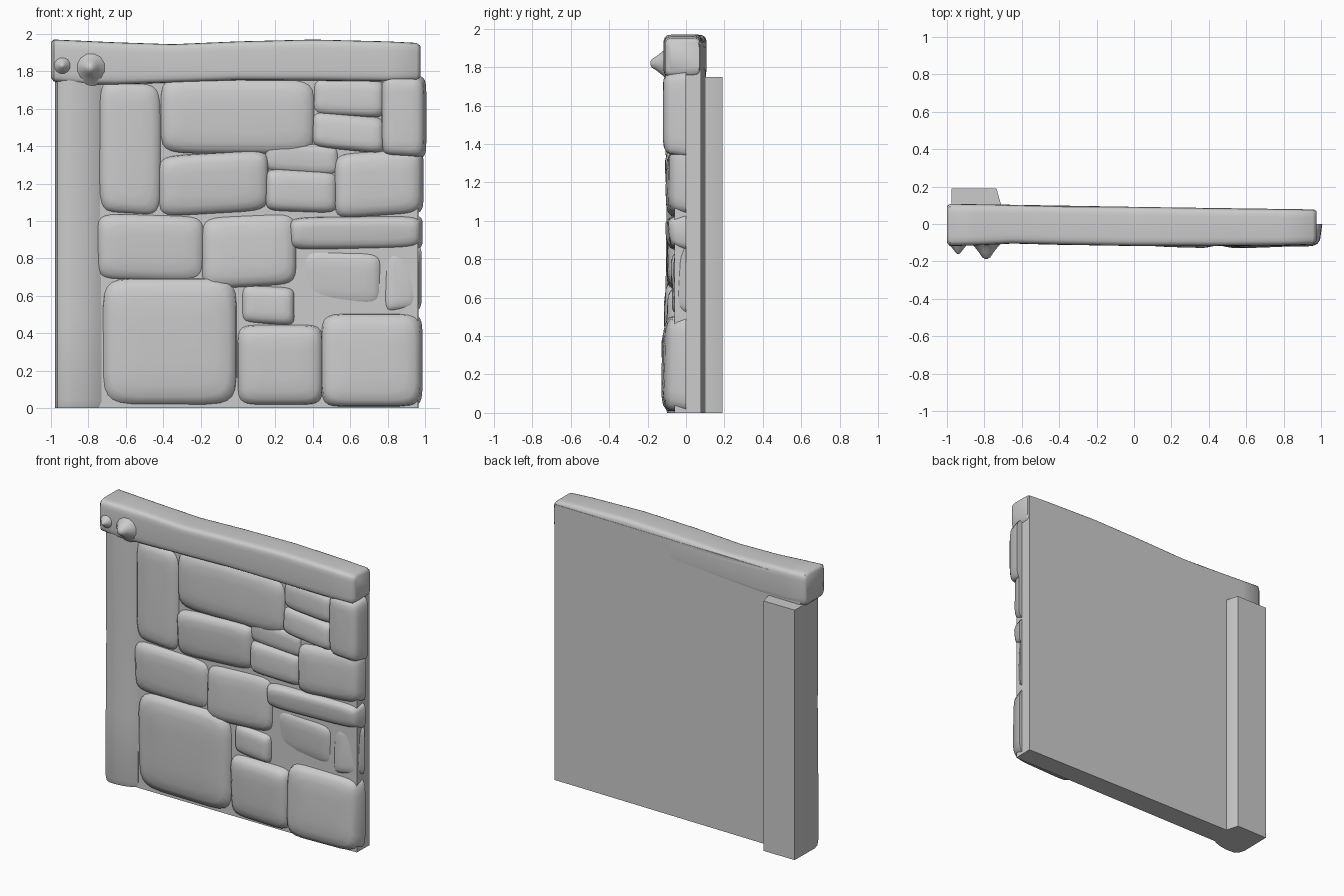
import bpy, bmesh, math, random
from mathutils import Vector

random.seed(4)
if "Cube" in bpy.data.objects:
    bpy.data.objects.remove(bpy.data.objects["Cube"], do_unlink=True)

stone_grey = bpy.data.materials.new("stone grey")
stone_grey.use_nodes = True
stone_grey.diffuse_color = (0.6, 0.6, 0.6, 1)
stone_grey.node_tree.nodes["Principled BSDF"].inputs["Base Color"].default_value = (0.6, 0.6, 0.6, 1)


def loft(name, rings, angle=45):
    """Skin a list of equal-length point rings and close both ends."""
    bm = bmesh.new()
    loops = [[bm.verts.new(p) for p in ring] for ring in rings]
    n = len(loops[0])
    for a, b in zip(loops, loops[1:]):
        for i in range(n):
            j = (i + 1) % n
            bm.faces.new((a[i], a[j], b[j], b[i]))
    bm.faces.new(loops[0][::-1])
    bm.faces.new(loops[-1])
    bmesh.ops.recalc_face_normals(bm, faces=bm.faces)
    mesh = bpy.data.meshes.new(name)
    bm.to_mesh(mesh)
    bm.free()
    obj = bpy.data.objects.new(name, mesh)
    bpy.context.collection.objects.link(obj)
    mesh.materials.append(stone_grey)
    bpy.ops.object.select_all(action='DESELECT')
    obj.select_set(True)
    bpy.context.view_layer.objects.active = obj
    bpy.ops.object.shade_smooth_by_angle(angle=math.radians(angle))
    return obj


def rounded(half_u, half_v, power, count=24):
    """Outline of a softly rounded rectangle."""
    points = []
    for i in range(count):
        t = math.tau * (i + 0.5) / count
        c, s = math.cos(t), math.sin(t)
        points.append((half_u * math.copysign(abs(c) ** power, c),
                       half_v * math.copysign(abs(s) ** power, s)))
    return points


def stone(name, x0, x1, z0, z1, front):
    """Pillow-like block with a tilted, uneven face."""
    cx, cz, hx, hz = (x0 + x1) / 2, (z0 + z1) / 2, (x1 - x0) / 2, (z1 - z0) / 2
    tilt_x, tilt_z = random.uniform(-.012, .012), random.uniform(-.012, .012)
    skew = random.uniform(-.02, .02)
    small = min(hx, hz)
    steps = [(0.0, -.012, .25), (front + .035, 0, .3), (front + .014, .12 * small, .35),
             (front + .004, .3 * small, .42), (front, .6 * small, .5)]
    rings = []
    for y, inset, power in steps:
        ring = []
        for u, v in rounded(hx - inset, hz - inset, power):
            lean = tilt_x * u / hx + tilt_z * v / hz if y < 0 else 0
            z = cz + v + skew * u / hx * (1 if z0 > .1 else 0)
            ring.append((cx + u, y + lean, max(0.005, z)))
        rings.append(ring)
    loft(name, rings, 60)


# Flat wall behind the stones, slightly thinner towards its left end
slab_section = [(-.96, -.06), (.962, -.06), (.965, .078), (-.96, .105)]
loft("wall_slab", [[(x, y, z) for x, y in slab_section] for z in (0, .7, 1.4, 1.93)], 30)

# Stone courses: x range, z range, front depth
stones = [
    (-.72, -.01, .02, .69, -.108),
    (.0, .45, .02, .44, -.12),
    (.45, .975, .01, .50, -.122),
    (.02, .30, .45, .65, -.094),
    (.33, .77, .54, .84, -.072),
    (.78, .97, .52, .85, -.066),
    (-.75, -.18, .68, 1.03, -.094),
    (-.19, .31, .65, 1.03, -.098),
    (.28, .975, .85, 1.02, -.098),
    (-.74, -.41, 1.04, 1.74, -.094),
    (-.42, .16, 1.04, 1.36, -.105),
    (.15, .53, 1.05, 1.27, -.1),
    (.52, .98, 1.03, 1.37, -.1),
    (-.41, .41, 1.36, 1.76, -.1),
    (.14, .54, 1.25, 1.42, -.08),
    (.40, .78, 1.38, 1.57, -.1),
    (.40, .78, 1.56, 1.76, -.092),
    (.77, .995, 1.35, 1.77, -.12),
]
for i, s in enumerate(stones):
    stone(f"wall_stone_{i + 1}", *s)

# Upright post, standing proud of the back
post_section = [(-.975, .19), (-.735, .19), (-.71, .1), (-.73, -.06), (-.765, -.082),
                (-.82, -.1), (-.88, -.108), (-.935, -.105), (-.965, -.085), (-.978, -.04)]
post_rings = []
for z, wobble in ((0, .01), (.04, -.002), (.5, 0), (1.0, .006), (1.4, .002), (1.75, 0)):
    post_rings.append([(x, y + (wobble if y < 0 else 0), z) for x, y in post_section])
loft("corner_post", post_rings, 40)

# Top beam: x, lower z, upper z, front y, back y
beam_stations = [
    (-1.0, 1.765, 1.955, -.1, .095), (-.985, 1.745, 1.97, -.118, .108),
    (-.85, 1.73, 1.964, -.115, .106), (-.65, 1.728, 1.955, -.105, .103),
    (-.35, 1.74, 1.945, -.112, .098), (0, 1.752, 1.96, -.118, .092),
    (.4, 1.75, 1.97, -.118, .085), (.8, 1.745, 1.96, -.115, .08),
    (.955, 1.75, 1.952, -.11, .078), (.975, 1.77, 1.935, -.09, .07),
]
beam_rings = []
for x, low, high, front, back in beam_stations:
    outline = rounded((back - front) / 2, (high - low) / 2, .3)
    beam_rings.append([(x, (front + back) / 2 + u, (low + high) / 2 + v) for u, v in outline])
loft("top_beam", beam_rings, 50)


def knot(name, x, z, tip, radius):
    """Stubby lump flaring out of the beam."""
    rings = []
    for y, r in ((-.09, 1.25), (-.118, .85), ((tip - .118) / 2, .5), (tip + .008, .28), (tip, .1)):
        rings.append([(x + u, y, z + v) for u, v in rounded(r * radius, r * radius, 1, 12)])
    loft(name, rings, 70)


knot("beam_knot_large", -.79, 1.82, -.186, .08)
knot("beam_knot_small", -.94, 1.83, -.16, .05)
